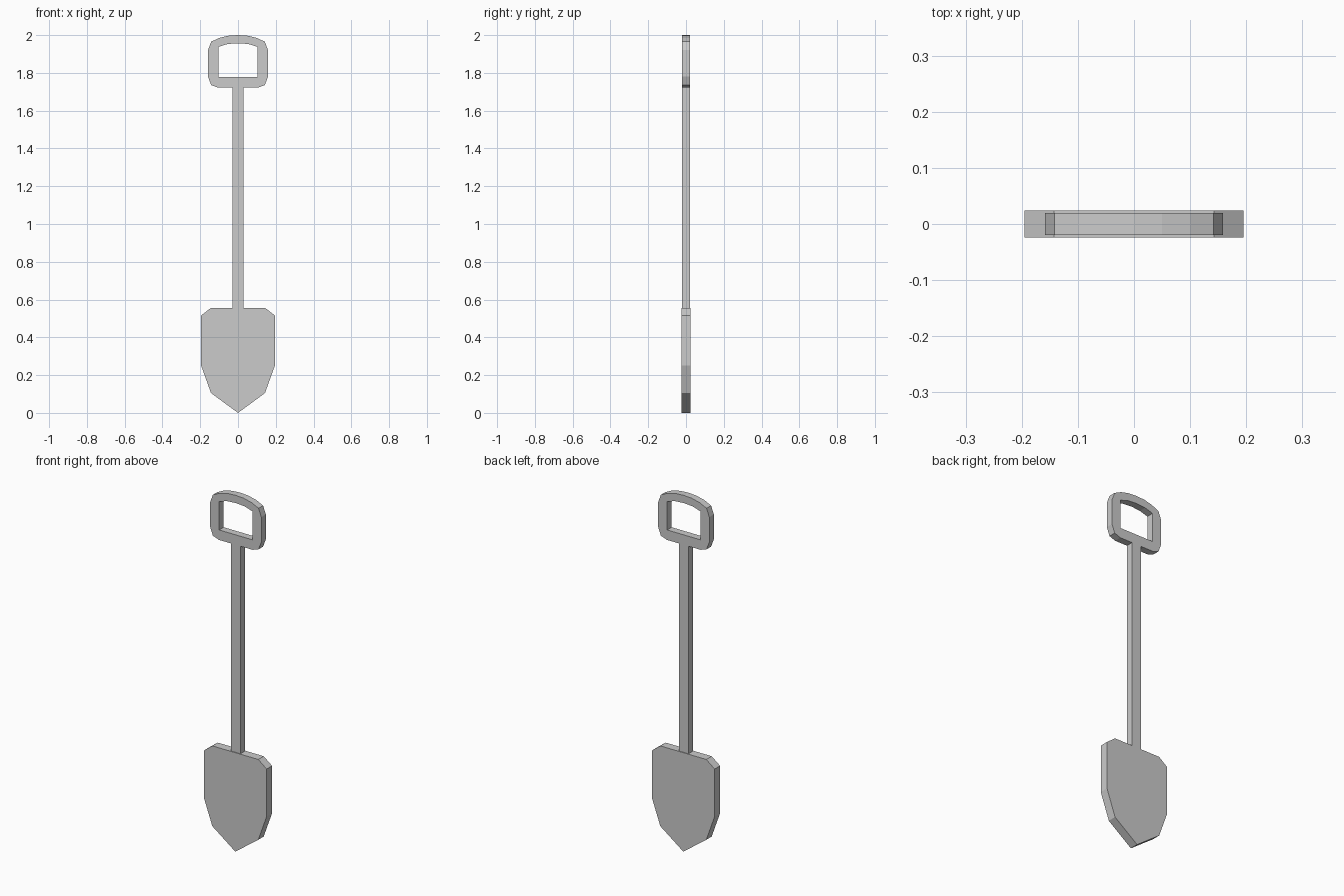
import bpy
import bmesh

if "Cube" in bpy.data.objects:
    bpy.data.objects.remove(bpy.data.objects["Cube"])


def mirrored(half):
    """Close a right-hand half outline (bottom to top) with its mirror image."""
    return half + [(-x, z) for x, z in reversed(half) if x > 0]


def plate(name, loops, thickness):
    """Fill outlines (outer loop, then holes) in the XZ plane and extrude along Y."""
    bm = bmesh.new()
    edges = []
    for loop in loops:
        verts = [bm.verts.new((x, -thickness / 2, z)) for x, z in loop]
        for i, v in enumerate(verts):
            edges.append(bm.edges.new((v, verts[(i + 1) % len(verts)])))
    bmesh.ops.triangle_fill(bm, edges=edges, use_beauty=True, use_dissolve=False)
    front = bm.faces[:]
    result = bmesh.ops.extrude_face_region(bm, geom=front, use_keep_orig=True)
    moved = [g for g in result["geom"] if isinstance(g, bmesh.types.BMVert)]
    bmesh.ops.translate(bm, verts=moved, vec=(0, thickness, 0))
    bmesh.ops.recalc_face_normals(bm, faces=bm.faces[:])
    # Merge the flat triangles into clean flat faces
    bmesh.ops.dissolve_limit(bm, angle_limit=0.01, verts=bm.verts[:], edges=bm.edges[:])
    mesh = bpy.data.meshes.new(name)
    bm.to_mesh(mesh)
    bm.free()
    obj = bpy.data.objects.new(name, mesh)
    bpy.context.collection.objects.link(obj)
    return obj


# Pointed blade
blade = mirrored([(0, 0), (0.143, 0.105), (0.195, 0.25), (0.195, 0.516), (0.143, 0.556)])
plate("blade", [blade], 0.048)

# Shaft running up into the D-shaped grip, with its hand opening
grip = mirrored([(0.029, 0.54), (0.029, 1.722), (0.105, 1.722), (0.142, 1.735),
                 (0.159, 1.78), (0.159, 1.92), (0.142, 1.965), (0.1, 1.985),
                 (0.05, 1.997), (0, 2.0)])
opening = mirrored([(0.103, 1.778), (0.103, 1.938), (0.055, 1.953), (0, 1.957)])
plate("shaft_and_grip", [grip, opening], 0.04)
